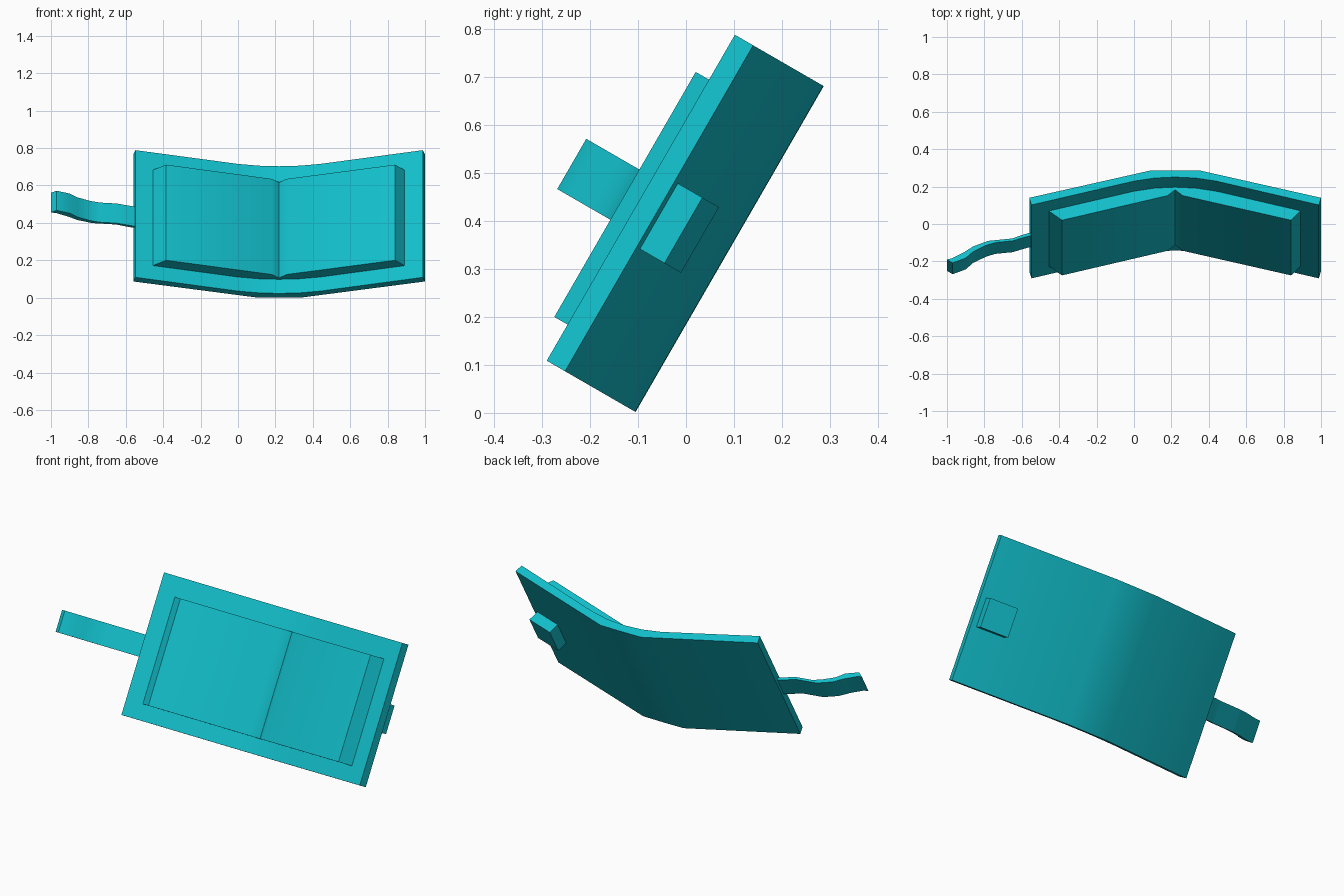
import bpy, bmesh, math

if "Cube" in bpy.data.objects:
    bpy.data.objects.remove(bpy.data.objects["Cube"])

TILT = math.radians(30)
S, C = math.sin(TILT), math.cos(TILT)

teal = bpy.data.materials.new("teal")
teal.diffuse_color = (0.006, 0.515, 0.59, 1)
teal.use_nodes = True
teal.node_tree.nodes["Principled BSDF"].inputs["Base Color"].default_value = teal.diffuse_color


def place(x, n, v):
    """Leaning frame: n points out of the panel front, v runs up the panel."""
    return (x, S * v - C * n, C * v + S * n)


def extrude_profile(name, profile, v0, v1):
    bm = bmesh.new()
    low = [bm.verts.new(place(x, n, v0)) for x, n in profile]
    high = [bm.verts.new(place(x, n, v1)) for x, n in profile]
    bm.faces.new(low)
    bm.faces.new(high[::-1])
    k = len(profile)
    for i in range(k):
        j = (i + 1) % k
        bm.faces.new((low[i], high[i], high[j], low[j]))
    bmesh.ops.recalc_face_normals(bm, faces=bm.faces)
    mesh = bpy.data.meshes.new(name)
    bm.to_mesh(mesh)
    bm.free()
    mesh.materials.append(teal)
    obj = bpy.data.objects.new(name, mesh)
    bpy.context.collection.objects.link(obj)
    bpy.ops.object.select_all(action='DESELECT')
    obj.select_set(True)
    bpy.context.view_layer.objects.active = obj
    bpy.ops.object.shade_smooth_by_angle(angle=math.radians(30))
    return obj


MID = 0.22


def mirrored(half):
    """Mirror (distance from middle, n) points, listed from the outer end inwards."""
    left = [(MID - d, n) for d, n in half]
    right = [(MID + d, n) for d, n in reversed(half) if d > 0]
    return left + right


# Bent back plate
front = mirrored([(0.768, 0.306), (0.22, 0.159), (0.11, 0.14), (0, 0.134)])
back = mirrored([(0.78, 0.262), (0.13, 0.093), (0, 0.092)])
extrude_profile("back_plate", front + back[::-1], -0.051, 0.734)

# Raised front pad with creased middle and sloping ends
pad = [(-0.475, 0.265), (-0.385, 0.338), (0.18, 0.186), (0.22, 0.15),
       (0.26, 0.186), (0.84, 0.338), (0.905, 0.264), (0.22, 0.11)]
extrude_profile("front_pad", pad, 0.036, 0.626)

# Square peg on the rear of the right wing, turned with the wing
peg = [(0.985, 0.195), (0.83, 0.155), (0.808, 0.24), (0.963, 0.28)]
extrude_profile("rear_peg", peg, 0.248, 0.406)

# Wavy side strap
strap_front = [(-0.97, 0.466), (-0.90, 0.436), (-0.86, 0.396), (-0.79, 0.357),
               (-0.74, 0.34), (-0.65, 0.330), (-0.58, 0.306), (-0.52, 0.287)]
strap_back = [(-1.0, 0.445), (-0.97, 0.436), (-0.91, 0.401), (-0.86, 0.364),
              (-0.78, 0.330), (-0.65, 0.315), (-0.60, 0.294), (-0.52, 0.268)]
extrude_profile("side_strap", strap_front + strap_back[::-1], 0.27, 0.391)
